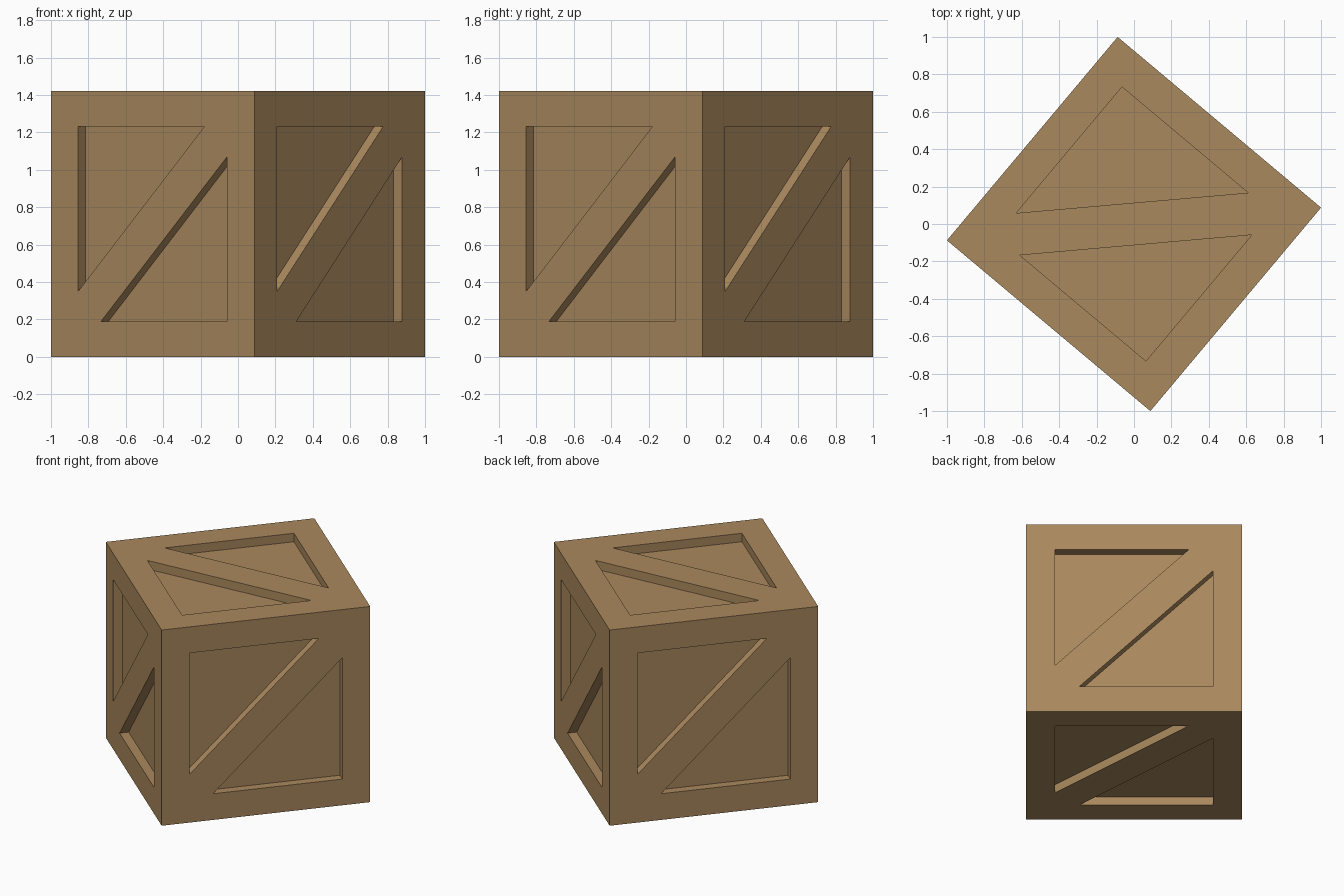
import bpy, bmesh
from math import radians
from mathutils import Matrix, Vector

if "Cube" in bpy.data.objects:
    bpy.data.objects.remove(bpy.data.objects["Cube"])

HALF = 0.71      # half the crate side
MARGIN = 0.52    # outer corner of each recess
TIP = 0.36       # far ends of each triangular recess
DEPTH = 0.062    # how far the panels sit in
TURN = radians(-40)

wood = bpy.data.materials.new("brown_wood")
wood.use_nodes = True
COLOUR = (0.40, 0.248, 0.11, 1)
wood.diffuse_color = COLOUR
wood.node_tree.nodes["Principled BSDF"].inputs["Base Color"].default_value = COLOUR


def add_object(name, bm):
    mesh = bpy.data.meshes.new(name)
    bmesh.ops.recalc_face_normals(bm, faces=bm.faces)
    bm.to_mesh(mesh)
    bm.free()
    mesh.materials.append(wood)
    obj = bpy.data.objects.new(name, mesh)
    obj.location.z = HALF
    obj.rotation_euler.z = TURN
    bpy.context.collection.objects.link(obj)
    return obj


def add_prism(bm, corners, across, up):
    """Triangular prism sunk into the crate face spanned by across and up."""
    out = across.cross(up)
    rings = [[bm.verts.new(across * u + up * v + out * d) for u, v in corners]
             for d in (HALF - DEPTH, HALF + DEPTH)]
    bm.faces.new(rings[0])
    bm.faces.new(rings[1])
    for i in range(3):
        j = (i + 1) % 3
        bm.faces.new((rings[0][i], rings[0][j], rings[1][j], rings[1][i]))


# Solid crate block
bm = bmesh.new()
bmesh.ops.create_cube(bm, size=2 * HALF)
crate = add_object("crate", bm)

# Two triangular recesses per face, leaving a frame and a diagonal brace
X, Y, Z = Vector((1, 0, 0)), Vector((0, 1, 0)), Vector((0, 0, 1))
faces = [(X, Y), (-X, Y)]                                  # top, bottom
faces += [(Matrix.Rotation(radians(90 * k), 3, "Z") @ X, Z) for k in range(4)]
triangle = [(-MARGIN, MARGIN), (TIP, MARGIN), (-MARGIN, -TIP)]

bm = bmesh.new()
for across, up in faces:
    for s in (1, -1):
        add_prism(bm, [(u * s, v * s) for u, v in triangle], across, up)
cutter = add_object("recess_cutter", bm)
cutter.hide_render = True

# Cut the recesses, then drop the cutter
mod = crate.modifiers.new("recesses", "BOOLEAN")
mod.operation = "DIFFERENCE"
mod.solver = "EXACT"
mod.object = cutter
bpy.context.view_layer.objects.active = crate
crate.select_set(True)
bpy.ops.object.modifier_apply(modifier=mod.name)
bpy.data.objects.remove(cutter)
